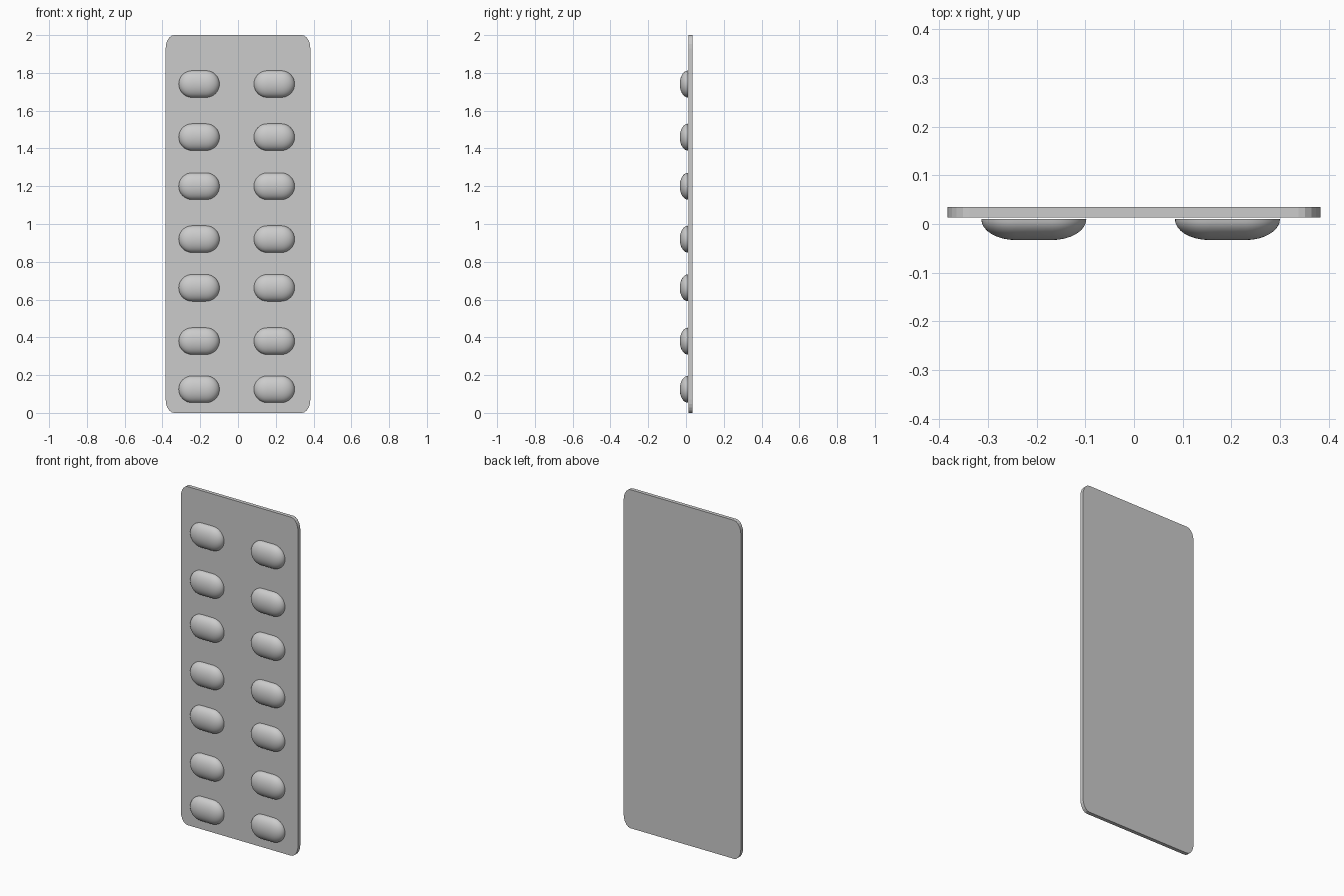
import bpy, bmesh
from math import pi, sin, cos

cube = bpy.data.objects.get("Cube")
if cube:
    bpy.data.objects.remove(cube, do_unlink=True)


def make_material(name, colour):
    mat = bpy.data.materials.new(name)
    mat.use_nodes = True
    mat.diffuse_color = colour
    mat.node_tree.nodes["Principled BSDF"].inputs["Base Color"].default_value = colour
    return mat


grey = make_material("light grey", (0.6, 0.6, 0.6, 1))


def add_object(name, bm, location=(0, 0, 0)):
    bmesh.ops.recalc_face_normals(bm, faces=bm.faces)
    mesh = bpy.data.meshes.new(name)
    bm.to_mesh(mesh)
    bm.free()
    mesh.materials.append(grey)
    obj = bpy.data.objects.new(name, mesh)
    obj.location = location
    bpy.context.collection.objects.link(obj)
    return obj


# Backing sheet: rounded rectangle with slightly taller corners
HALF_W, FRONT, BACK = 0.383, 0.013, 0.035
CORNER_X, CORNER_Z, STEPS = 0.045, 0.07, 5
bm = bmesh.new()
outline = []
for quarter, (sx, sz) in enumerate([(1, 1), (-1, 1), (-1, -1), (1, -1)]):
    for i in range(STEPS + 1):
        a = (quarter + i / STEPS) * pi / 2
        x = sx * (HALF_W - CORNER_X) + CORNER_X * cos(a)
        z = 1 + sz * (1 - CORNER_Z) + CORNER_Z * sin(a)
        outline.append(bm.verts.new((x, FRONT, z)))
front = bm.faces.new(outline)
extruded = bmesh.ops.extrude_face_region(bm, geom=[front], use_keep_orig=True)
moved = [v for v in extruded["geom"] if isinstance(v, bmesh.types.BMVert)]
bmesh.ops.translate(bm, verts=moved, vec=(0, BACK - FRONT, 0))
add_object("backing_sheet", bm)


# Blister: capsule outline spun half a turn, then flattened in depth
RADIUS, HALF_STRAIGHT, DEPTH = 0.071, 0.037, 0.043
bm = bmesh.new()
arc = []
for side in (-1, 1):
    for i in range(9):
        a = i / 8 * pi / 2
        a = a if side < 0 else pi / 2 - a
        arc.append(bm.verts.new((side * (HALF_STRAIGHT + RADIUS * cos(a)), 0, RADIUS * sin(a))))
edges = [bm.edges.new(pair) for pair in zip(arc, arc[1:])]
bmesh.ops.spin(bm, geom=arc + edges, cent=(0, 0, 0), axis=(1, 0, 0), angle=pi, steps=20)
bmesh.ops.remove_doubles(bm, verts=bm.verts, dist=0.0001)
for v in bm.verts:
    v.co.y = -abs(v.co.y) * DEPTH / RADIUS
bmesh.ops.holes_fill(bm, edges=[e for e in bm.edges if e.is_boundary], sides=0)
blister = add_object("blister", bm)
blister_mesh = blister.data
bpy.data.objects.remove(blister)

# Two columns of seven blisters
for column, x in (("right", -0.206), ("left", 0.192)):
    for row, z in enumerate((0.125, 0.38, 0.662, 0.92, 1.2, 1.46, 1.741), 1):
        obj = bpy.data.objects.new(f"blister_{column}_{row}", blister_mesh)
        obj.location = (x, 0.01, z)
        bpy.context.collection.objects.link(obj)

# Smooth domes, sharp rims
bpy.ops.object.select_all(action="DESELECT")
last = bpy.data.objects["blister_left_1"]
last.select_set(True)
bpy.context.view_layer.objects.active = last
bpy.ops.object.shade_smooth_by_angle(angle=pi / 5)
